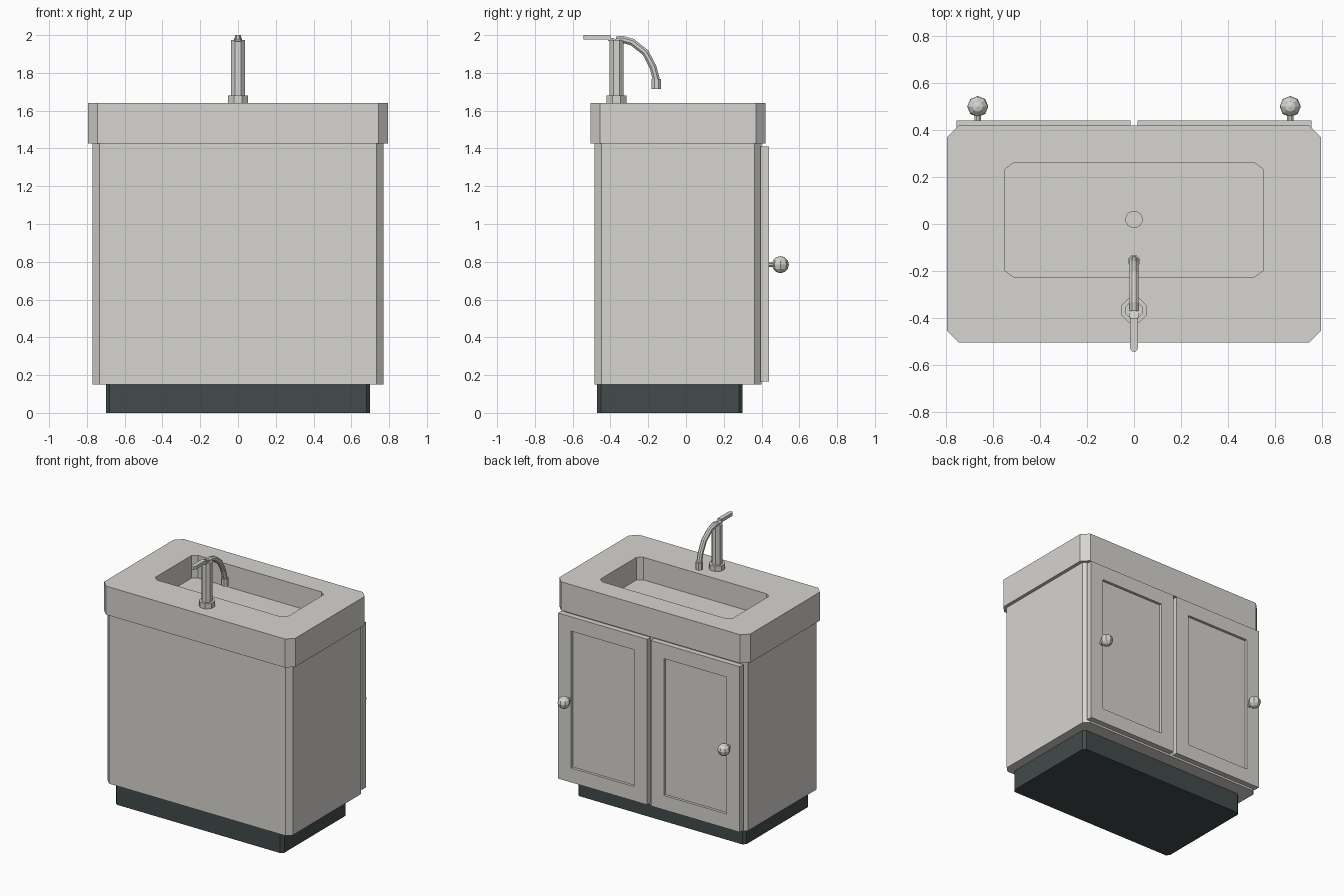
import bpy, bmesh, math
from mathutils import Vector, Matrix

if "Cube" in bpy.data.objects:
    bpy.data.objects.remove(bpy.data.objects["Cube"])


def material(name, rgb):
    m = bpy.data.materials.new(name)
    m.diffuse_color = (*rgb, 1)
    m.use_nodes = True
    m.node_tree.nodes["Principled BSDF"].inputs["Base Color"].default_value = m.diffuse_color
    return m


GREY = material("light_grey", (0.67, 0.66, 0.63))
DARK = material("dark_slate", (0.055, 0.070, 0.070))


def loft(name, loops, mat=GREY):
    """Skin equal-length closed loops in order and cap both ends."""
    bm = bmesh.new()
    rings = [[bm.verts.new(p) for p in lp] for lp in loops]
    for a, b in zip(rings, rings[1:]):
        for i in range(len(a)):
            j = (i + 1) % len(a)
            bm.faces.new((a[i], a[j], b[j], b[i]))
    bm.faces.new(rings[0][::-1])
    bm.faces.new(rings[-1])
    return finish(name, bm, mat)


def finish(name, bm, mat):
    bmesh.ops.recalc_face_normals(bm, faces=bm.faces)
    me = bpy.data.meshes.new(name)
    bm.to_mesh(me)
    bm.free()
    me.materials.append(mat)
    ob = bpy.data.objects.new(name, me)
    bpy.context.collection.objects.link(ob)
    return ob


def cut_rect(x, y0, y1, cx, cy, z):
    """Rectangle with cut corners, symmetric in x."""
    return [(-x, y0 + cy, z), (-x + cx, y0, z), (x - cx, y0, z), (x, y0 + cy, z),
            (x, y1 - cy, z), (x - cx, y1, z), (-x + cx, y1, z), (-x, y1 - cy, z)]


def ring(c, r, axis=(0, 0, 1), n=8):
    """Regular polygon around c, facing along axis (axis lies in the yz plane)."""
    c, u = Vector(c), Vector((1, 0, 0))
    v = Vector(axis).normalized().cross(u)
    return [c + r * (math.cos(t) * u + math.sin(t) * v)
            for t in (2 * math.pi * (i + 0.5) / n for i in range(n))]


# Plinth and cabinet body
loft("plinth", [cut_rect(0.70, -0.47, 0.30, 0.02, 0.02, z) for z in (0, 0.15)], DARK)
loft("cabinet", [cut_rect(0.77, -0.485, 0.40, 0.037, 0.037, z) for z in (0.15, 1.425)])

# Counter with sunken basin
loft("counter_basin", [
    cut_rect(0.795, -0.505, 0.42, 0.05, 0.05, 1.425),
    cut_rect(0.795, -0.505, 0.42, 0.05, 0.05, 1.64),
    cut_rect(0.55, -0.225, 0.26, 0.037, 0.027, 1.64),
    cut_rect(0.55, -0.225, 0.26, 0.037, 0.027, 1.47)])

# Drain
loft("drain", [ring((0, 0.02, z), r, n=12) for r, z in
               ((0.037, 1.465), (0.037, 1.478), (0.017, 1.478), (0.017, 1.472))])


def door_loop(s, inset, y):
    a, b = s * (0.015 + inset), s * (0.755 - inset)
    return [(a, y, 0.165 + inset), (b, y, 0.165 + inset),
            (b, y, 1.41 - inset), (a, y, 1.41 - inset)]


# Panelled doors with knobs
for s, side in ((1, "right"), (-1, "left")):
    loft(side + "_door", [door_loop(s, i, y) for i, y in
                          ((0, 0.395), (0, 0.44), (0.108, 0.44), (0.108, 0.42))])
    k = s * 0.665
    loft(side + "_knob_stem", [ring((k, y, 0.785), 0.015, (0, 1, 0)) for y in (0.435, 0.48)])
    bm = bmesh.new()
    bmesh.ops.create_uvsphere(bm, u_segments=8, v_segments=6, radius=0.045,
                              matrix=Matrix.Translation((k, 0.50, 0.785)))
    finish(side + "_knob", bm, GREY)

# Faucet base and column
FY = -0.368
loft("faucet_base", [ring((0, FY, z), 0.057) for z in (1.635, 1.68)])
loft("faucet_column", [ring((0, FY, z), 0.039) for z in (1.675, 1.975)])

# Curved spout and its tip
path = [Vector((0, y, z)) for y, z in
        ((-0.37, 1.975), (-0.335, 1.977), (-0.285, 1.963), (-0.215, 1.908),
         (-0.175, 1.832), (-0.157, 1.765))]
rings = []
for i, p in enumerate(path):
    d = path[min(i + 1, len(path) - 1)] - path[max(i - 1, 0)]
    rings.append(ring(p, 0.02, d))
loft("spout", rings)
loft("spout_tip", [ring((0, -0.157, z), 0.027) for z in (1.715, 1.768)])

# Lever handle: neck and flat rounded bar
loft("lever_neck", [[(-w, y, a), (w, y, a), (w, y, b), (-w, y, b)] for w, y, a, b in
                    ((0.022, -0.365, 1.955, 1.978), (0.016, -0.412, 1.97, 1.99))])
loft("lever", [[(-0.016, -0.40, z), (0.016, -0.40, z), (0.016, -0.53, z),
                (0.008, -0.542, z), (-0.008, -0.542, z), (-0.016, -0.53, z)]
               for z in (1.976, 2.0)])
